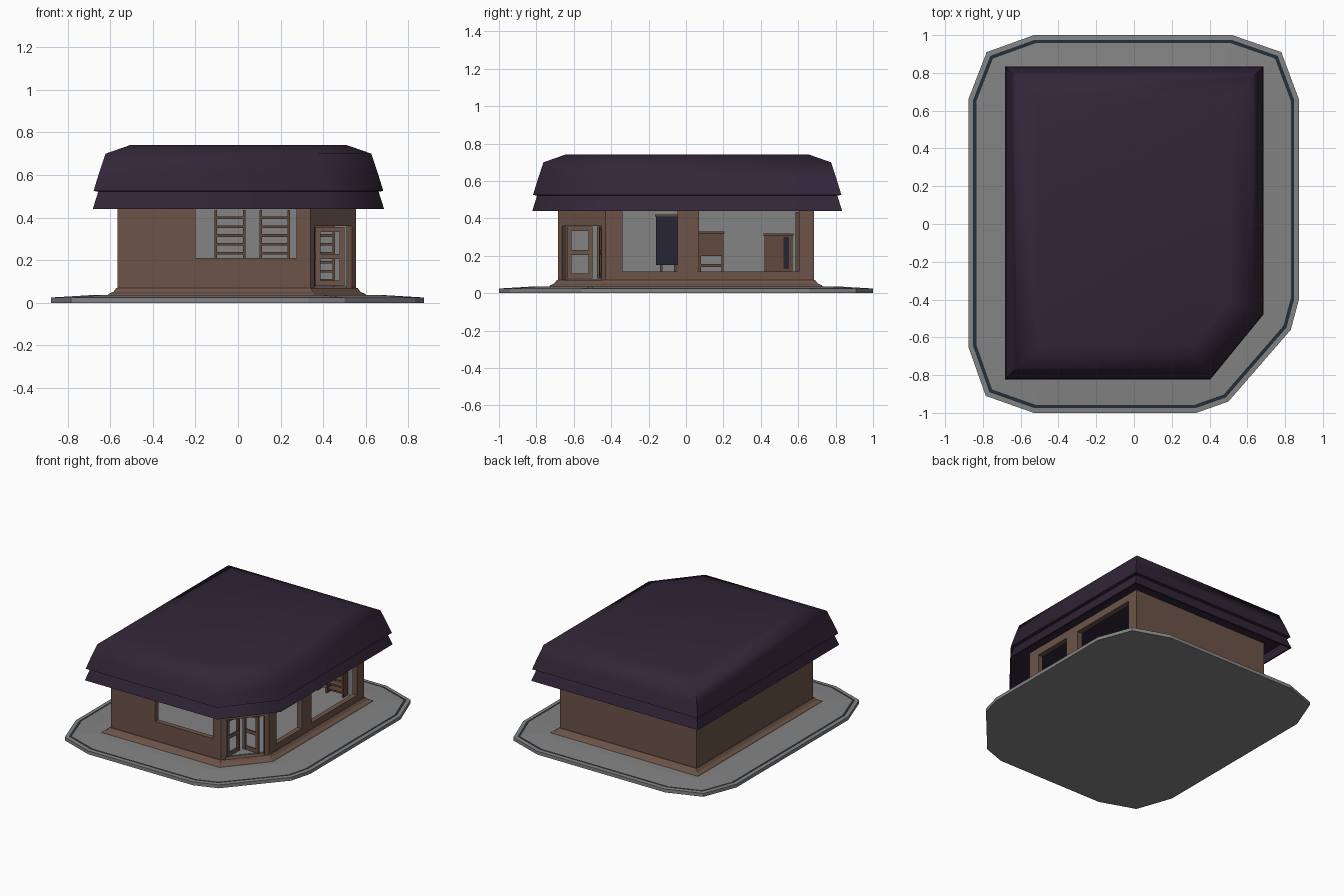
import bpy, bmesh, math
from mathutils import Vector as V

if "Cube" in bpy.data.objects:
    bpy.data.objects.remove(bpy.data.objects["Cube"])


def material(name, col):
    m = bpy.data.materials.new(name)
    m.diffuse_color = (*col, 1)
    m.use_nodes = True
    m.node_tree.nodes["Principled BSDF"].inputs["Base Color"].default_value = m.diffuse_color
    return m


BROWN = material("brown wall", (0.15, 0.088, 0.064))
PURPLE = material("dark purple roof", (0.032, 0.019, 0.040))
GREY = material("grey stone", (0.23, 0.23, 0.23))
STRIPE = material("dark blue stripe", (0.017, 0.028, 0.040))
WOOD = material("furniture wood", (0.115, 0.065, 0.046))
DARK = material("dark panel", (0.022, 0.018, 0.035))


def finish(name, bm, mats, smooth=None):
    bmesh.ops.recalc_face_normals(bm, faces=bm.faces)
    me = bpy.data.meshes.new(name)
    bm.to_mesh(me)
    bm.free()
    for m in mats:
        me.materials.append(m)
    ob = bpy.data.objects.new(name, me)
    bpy.context.collection.objects.link(ob)
    if smooth:
        bpy.ops.object.select_all(action='DESELECT')
        ob.select_set(True)
        bpy.context.view_layer.objects.active = ob
        bpy.ops.object.shade_smooth_by_angle(angle=math.radians(smooth))
    return ob


def inset(poly, d):
    """Mitred inward offset of a counter-clockwise outline."""
    out = []
    for i, p in enumerate(poly):
        p, a, b = V(p), V(poly[i - 1]), V(poly[(i + 1) % len(poly)])
        e, f = (p - a).normalized(), (b - p).normalized()
        n, m = V((-e.y, e.x)), V((-f.y, f.x))
        out.append(p + (n + m) * (d / (1 + n.dot(m))))
    return out


def loft(name, poly, rows, mats, smooth=None):
    """Rows of (inset, z, material of the band below); ends are capped."""
    bm = bmesh.new()
    prev = None
    for d, z, mi in rows:
        ring = [bm.verts.new((p.x, p.y, z)) for p in inset(poly, d)]
        if prev:
            for i in range(len(ring)):
                j = (i + 1) % len(ring)
                bm.faces.new((prev[i], prev[j], ring[j], ring[i])).material_index = mi
        else:
            bm.faces.new(ring[::-1])
        prev = ring
    bm.faces.new(prev)
    return finish(name, bm, mats, smooth)


def beam(bm, a, b, t, z0, z1):
    """Box standing on plan line a-b, thickness t to its left."""
    a, b = V(a), V(b)
    e = (b - a).normalized()
    n = V((-e.y, e.x)) * t
    lo, hi = [[bm.verts.new((p.x, p.y, z)) for p in (a, b, b + n, a + n)] for z in (z0, z1)]
    bm.faces.new(lo[::-1])
    bm.faces.new(hi)
    for i in range(4):
        j = (i + 1) % 4
        bm.faces.new((lo[i], lo[j], hi[j], hi[i]))


def block(bm, x0, x1, y0, y1, z0, z1):
    beam(bm, (x0, y0), (x1, y0), y1 - y0, z0, z1)


# Pavement slab with a dark band near its edge
SLAB = [(-.53, -1), (.33, -1), (.50, -.94), (.83, -.56), (.873, -.40), (.873, .66), (.78, .91),
        (.52, 1), (-.53, 1), (-.78, .91), (-.877, .66), (-.877, -.65), (-.785, -.91)]
loft("pavement", SLAB, [(0, 0, 0), (0, .025, 0), (.025, .0265, 0), (.043, .0275, 1), (.2, .037, 0)],
     [GREY, STRIPE])

# Flared plinth and floor
WALL = [(-.565, -.685), (.34, -.685), (.555, -.43), (.555, .685), (-.565, .685)]
loft("plinth", WALL, [(-.05, .03, 0), (-.042, .042, 0), (-.02, .052, 0), (-.006, .07, 0)], [BROWN])
loft("floor", WALL, [(.036, .065, 0), (.036, .076, 0)], [GREY])

# Walls with openings (u0, u1, z0, z1) per side, brown outside, grey lining
Z0, Z1, T = .06, .51, .035
OPEN = {0: [(.365, .84, .21, .447)], 1: [(.03, .304, .06, .36)],
        2: [(.09, .385, .115, .447), (.50, 1.035, .115, .447)]}
outer, lining = bmesh.new(), bmesh.new()
for i, p in enumerate(WALL):
    p, q = V(p), V(WALL[(i + 1) % 5])
    L, e = (q - p).length, (q - p).normalized()
    n = V((-e.y, e.x))
    pieces, u = [], 0
    for u0, u1, za, zb in OPEN.get(i, []):
        pieces += [(u, u0, Z0, Z1), (u0, u1, zb, Z1)]
        if za > Z0:
            pieces.append((u0, u1, Z0, za))
        u = u1
    pieces.append((u, L, Z0, Z1))
    for u0, u1, za, zb in pieces:
        beam(outer, p + e * u0, p + e * u1, T, za, zb)
        c0, c1 = max(u0, T), min(u1, L - T)
        if c1 > c0 and i != 1:
            beam(lining, p + n * T + e * c0, p + n * T + e * c1, .004, za, zb)
finish("walls", outer, [BROWN])
finish("wall_lining", lining, [GREY])

# Two-tier roof with hollow eaves
ROOF = [(-.682, -.822), (.405, -.822), (.686, -.478), (.686, .835), (-.682, .835)]
loft("roof", ROOF, [(.10, .50, 0), (.03, .49, 0), (.012, .44, 0), (0, .44, 0), (.026, .522, 0),
                    (.004, .525, 0), (.03, .61, 0), (.06, .70, 0), (.18, .742, 0)], [PURPLE], 55)

# Double doors, both standing open inward
for name, a, b in (("left_door", (.36, -.635), (.366, -.50)), ("right_door", (.50, -.462), (.366, -.452))):
    bm = bmesh.new()
    a, b = V(a), V(b)
    s = (b - a).normalized() * .022
    beam(bm, a, a + s, .015, .078, .357)
    beam(bm, b - s, b, .015, .078, .357)
    for z0, z1 in ((.078, .105), (.205, .23), (.333, .357)):
        beam(bm, a + s, b - s, .013, z0, z1)
    finish(name, bm, [BROWN])

# Open shelving along the back wall
for k, x in enumerate((-.11, .10, .31)):
    bm = bmesh.new()
    w = .145
    for px in (x, x + w - .012):
        block(bm, px, px + .012, .585, .64, .076, .435)
    for j in range(8):
        z = .10 + j * .042
        block(bm, x + .012, x + w - .012, .588, .64, z, z + .012)
    finish("shelf_%d" % (k + 1), bm, [WOOD])

# Counter in the back left corner
bm = bmesh.new()
block(bm, -.50, -.24, .42, .57, .076, .305)
block(bm, -.51, -.23, .415, .575, .305, .318)
finish("counter", bm, [WOOD])
bm = bmesh.new()
block(bm, -.24, -.235, .52, .55, .13, .30)
finish("counter_slot", bm, [DARK])

# Cabinet and tall dark panel along the left wall
bm = bmesh.new()
block(bm, -.525, -.42, .07, .20, .20, .318)
block(bm, -.525, -.41, .065, .205, .318, .33)
block(bm, -.525, -.42, .07, .20, .14, .155)
for y in (.07, .19):
    block(bm, -.435, -.42, y, y + .01, .076, .20)
finish("cabinet", bm, [WOOD])
bm = bmesh.new()
block(bm, -.525, -.47, -.16, -.04, .15, .41)
finish("tall_panel", bm, [DARK])
bm = bmesh.new()
block(bm, -.525, -.465, -.165, -.035, .41, .42)
for y in (-.14, -.065):
    block(bm, -.51, -.48, y, y + .015, .076, .15)
finish("panel_stand", bm, [WOOD])
